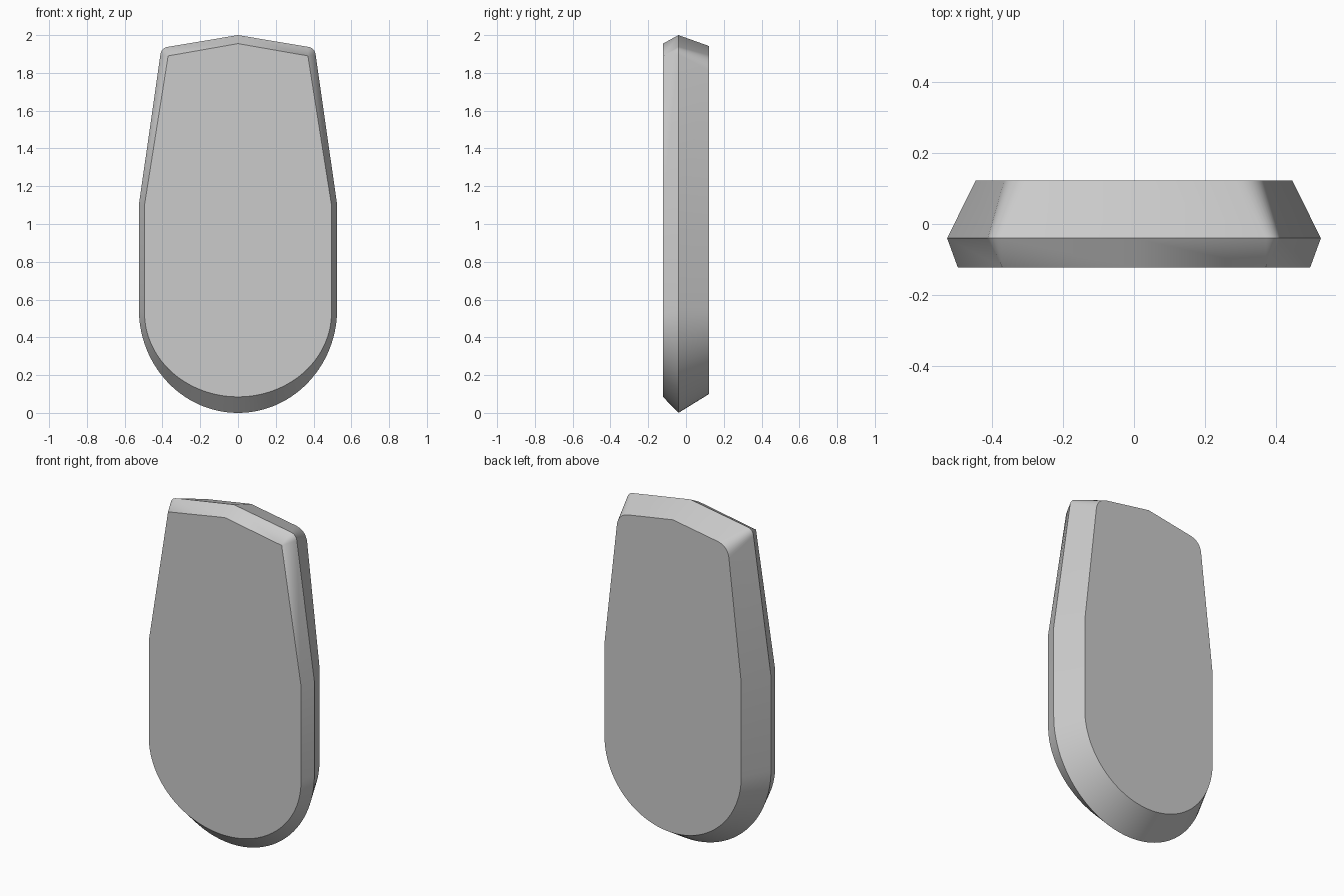
import bpy, bmesh
from math import sin, cos, pi
from mathutils import Vector

if "Cube" in bpy.data.objects:
    bpy.data.objects.remove(bpy.data.objects["Cube"], do_unlink=True)

ARC, ROUND = 28, 8
SHOULDER = 1.1


def outline(y, width, bottom, arc_top, corner, peak, radius):
    """Closed tombstone outline: round base, tapering sides, peaked top."""
    corner, top = Vector(corner), Vector((0, peak))
    shoulder = Vector((width, SHOULDER))
    half = []
    for i in range(ARC + 1):
        a = pi / 2 * i / ARC
        half.append(Vector((width * sin(a), arc_top - (arc_top - bottom) * cos(a))))
    half.append(shoulder)
    # Rounded upper corner, sharp when the radius is zero
    start = corner + (shoulder - corner).normalized() * radius
    end = corner + (top - corner).normalized() * radius
    for i in range(ROUND + 1):
        t = i / ROUND
        half.append(start * (1 - t) ** 2 + corner * 2 * t * (1 - t) + end * t * t)
    half.append(top)
    mirrored = [Vector((-p.x, p.y)) for p in reversed(half[1:-1])]
    return [(p.x, y, p.y) for p in half + mirrored]


# Front face, widest rim and back face
sections = [
    outline(-0.122, 0.495, 0.085, 0.53, (0.37, 1.89), 1.955, 0),
    outline(-0.04, 0.525, 0.0, 0.55, (0.406, 1.932), 2.0, 0.035),
    outline(0.122, 0.445, 0.10, 0.55, (0.357, 1.882), 1.942, 0.07),
]

bm = bmesh.new()
rings = [[bm.verts.new(p) for p in s] for s in sections]
count = len(rings[0])
for a, b in zip(rings, rings[1:]):
    for i in range(count):
        j = (i + 1) % count
        bm.faces.new((a[i], a[j], b[j], b[i]))
bm.faces.new(rings[0])
bm.faces.new(rings[-1])
bmesh.ops.remove_doubles(bm, verts=bm.verts, dist=0.0001)
bmesh.ops.recalc_face_normals(bm, faces=bm.faces)

mesh = bpy.data.meshes.new("bevelled_slab")
bm.to_mesh(mesh)
bm.free()
slab = bpy.data.objects.new("bevelled_slab", mesh)
bpy.context.collection.objects.link(slab)

# Smooth curved walls, crisp rims
bpy.ops.object.select_all(action="DESELECT")
slab.select_set(True)
bpy.context.view_layer.objects.active = slab
bpy.ops.object.shade_smooth_by_angle(angle=pi / 7)
